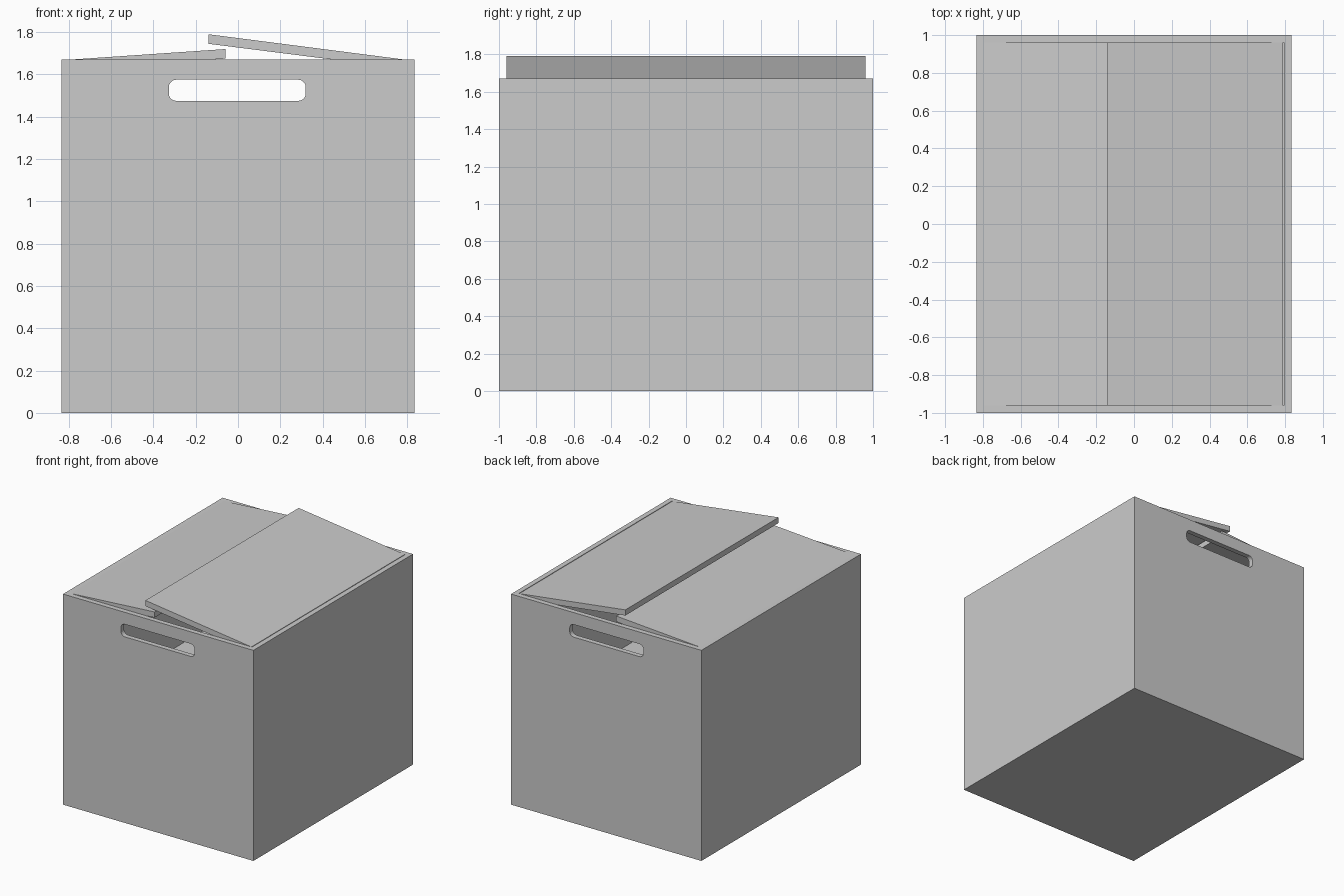
import bpy, bmesh, math

if "Cube" in bpy.data.objects:
    bpy.data.objects.remove(bpy.data.objects["Cube"])

W, D, H, T = 0.835, 1.0, 1.67, 0.04   # half width, half depth, height, wall
FLOOR = 0.74                          # inside floor level


def prism(name, pts, y0, y1):
    """Extrude an x-z profile from y0 to y1."""
    bm = bmesh.new()
    face = bm.faces.new([bm.verts.new((x, y0, z)) for x, z in pts])
    ext = bmesh.ops.extrude_face_region(bm, geom=[face])
    verts = [g for g in ext["geom"] if isinstance(g, bmesh.types.BMVert)]
    bmesh.ops.translate(bm, verts=verts, vec=(0, y1 - y0, 0))
    bmesh.ops.recalc_face_normals(bm, faces=bm.faces)
    me = bpy.data.meshes.new(name)
    bm.to_mesh(me)
    bm.free()
    ob = bpy.data.objects.new(name, me)
    bpy.context.collection.objects.link(ob)
    return ob


def rect(x0, x1, z0, z1):
    return [(x0, z0), (x1, z0), (x1, z1), (x0, z1)]


def rounded_rect(x0, x1, z0, z1, r, n=5):
    pts = []
    corners = [(x1 - r, z1 - r), (x0 + r, z1 - r), (x0 + r, z0 + r), (x1 - r, z0 + r)]
    for q, (cx, cz) in enumerate(corners):
        for i in range(n + 1):
            a = math.pi / 2 * (q + i / n)
            pts.append((cx + r * math.cos(a), cz + r * math.sin(a)))
    return pts


# box body, hollowed out, with a hand hole through front and back
body = prism("box_body", rect(-W, W, 0, H), -D, D)
cavity = prism("cavity_cutter", rect(-W + T, W - T, FLOOR, H + 0.2), -D + T, D - T)
holes = prism("hand_hole_cutter", rounded_rect(-0.327, 0.32, 1.475, 1.575, 0.035), -1.2, 1.2)
for cutter in (cavity, holes):
    mod = body.modifiers.new(cutter.name, "BOOLEAN")
    mod.object = cutter
    mod.solver = "EXACT"
    cutter.hide_render = True
    cutter.hide_set(True)

# lid flaps, hinged at the sides and slightly raised in the middle
prism("left_flap", [(-0.795, H - 0.045), (-0.06, 1.675), (-0.06, 1.72), (-0.795, H)], -0.96, 0.96)
prism("right_flap", [(0.79, H - 0.043), (-0.14, 1.745), (-0.14, 1.79), (0.79, H)], -0.96, 0.96)
